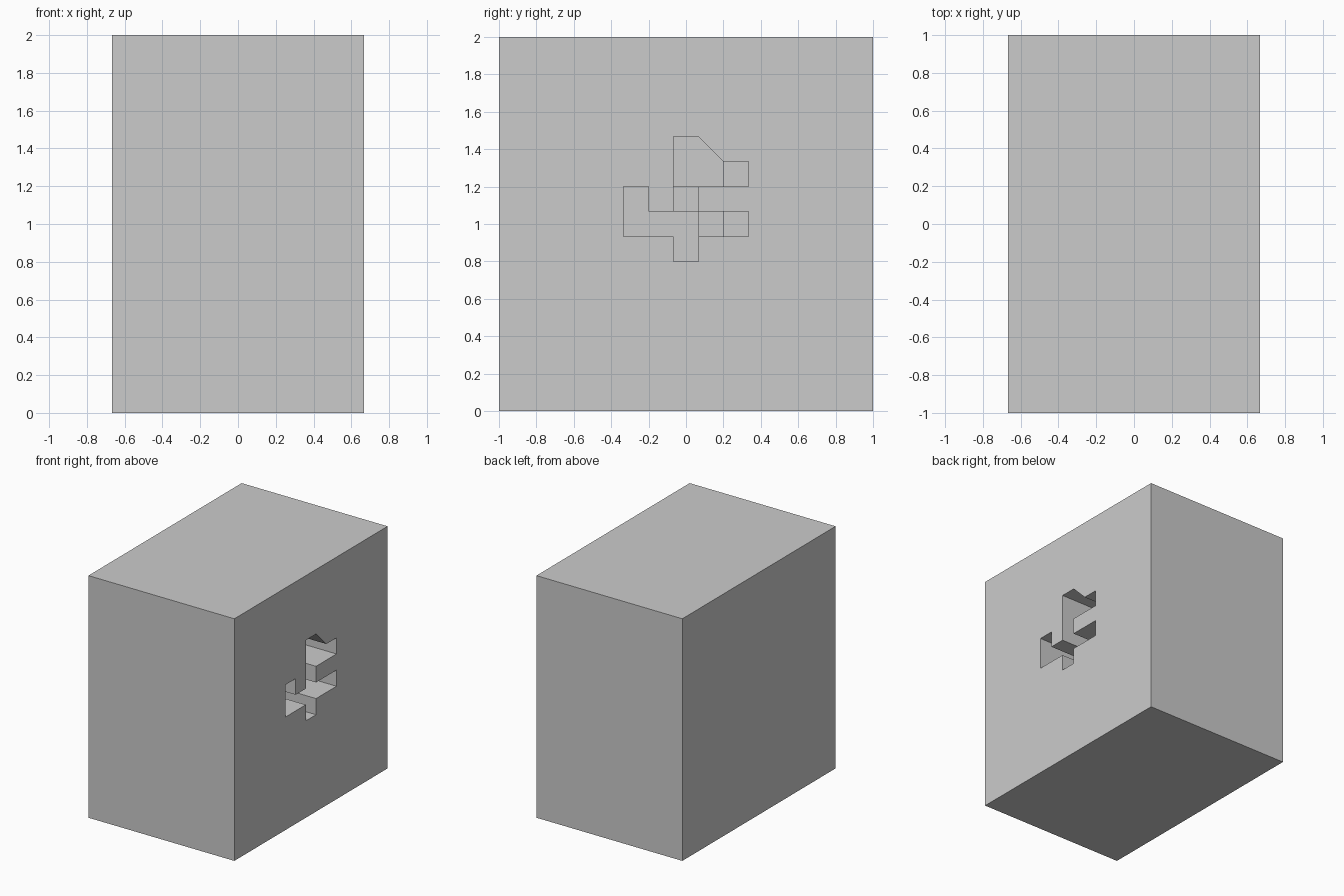
import bpy
import bmesh

if "Cube" in bpy.data.objects:
    bpy.data.objects.remove(bpy.data.objects["Cube"])

U = 2 / 15                      # grid unit: the block is 10 x 15 x 15 units
HALF_X, HALF_Y = 5 * U, 1.0


def prism(name, profile, x0, x1):
    """Extrude a (y, z) profile in grid units from x0 to x1."""
    bm = bmesh.new()
    verts = [bm.verts.new((x0, y * U - HALF_Y, z * U)) for y, z in profile]
    face = bm.faces.new(verts)
    ext = bmesh.ops.extrude_face_region(bm, geom=[face])
    moved = [g for g in ext["geom"] if isinstance(g, bmesh.types.BMVert)]
    bmesh.ops.translate(bm, vec=(x1 - x0, 0, 0), verts=moved)
    bmesh.ops.recalc_face_normals(bm, faces=bm.faces)
    mesh = bpy.data.meshes.new(name)
    bm.to_mesh(mesh)
    bm.free()
    obj = bpy.data.objects.new(name, mesh)
    bpy.context.collection.objects.link(obj)
    return obj


def rect(y0, y1, z0, z1):
    return [(y0, z0), (y1, z0), (y1, z1), (y0, z1)]


# Solid block
block = prism("block", rect(0, 15, 0, 15), -HALF_X, HALF_X)

# Stepped recess in the right side: (profile, depth in grid units)
main_slot = [(5, 7), (7, 7), (7, 6), (8, 6), (8, 9), (9, 9), (9, 10),
             (8, 11), (7, 11), (7, 8), (6, 8), (6, 9), (5, 9)]
slots = [
    (main_slot, 5),
    (rect(7, 8, 8, 9), 6),          # deeper neck
    (rect(8.5, 10, 9, 10), 4),      # upper arm end
    (rect(7.5, 9, 7, 8), 4),        # lower arm
    (rect(8.5, 10, 7, 8), 3),       # lower arm end
]

bpy.context.view_layer.objects.active = block
for profile, depth in slots:
    cutter = prism("slot_cutter", profile, HALF_X - depth * U, HALF_X + U)
    cutter.hide_render = True
    mod = block.modifiers.new("slot", 'BOOLEAN')
    mod.operation = 'DIFFERENCE'
    mod.solver = 'EXACT'
    mod.object = cutter
    bpy.ops.object.modifier_apply(modifier=mod.name)
    bpy.data.objects.remove(cutter)
